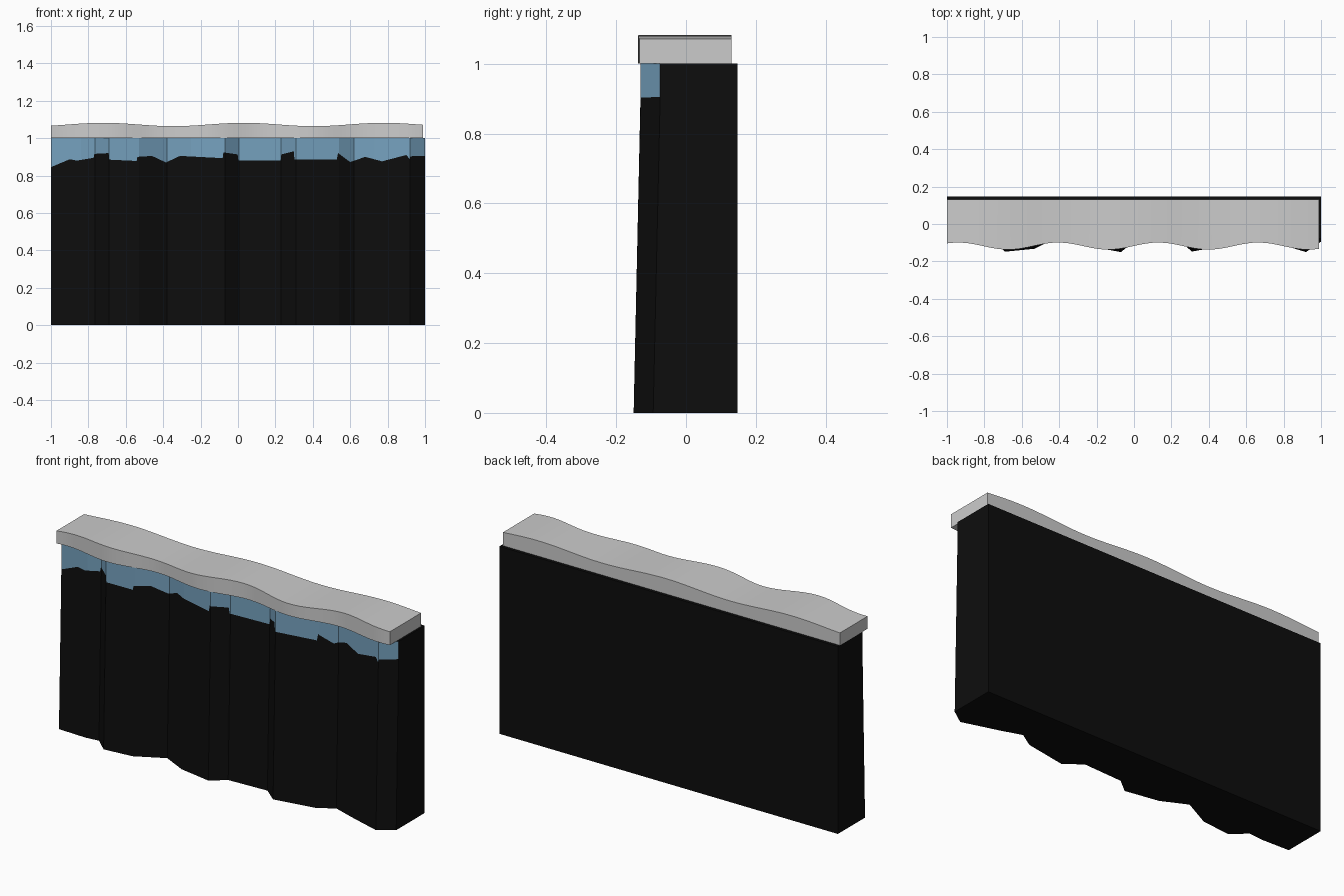
import bpy
from math import cos, pi

if "Cube" in bpy.data.objects:
    bpy.data.objects.remove(bpy.data.objects["Cube"])

BACK = 0.147


def material(name, rgb):
    m = bpy.data.materials.new(name)
    m.diffuse_color = (*rgb, 1)
    m.use_nodes = True
    m.node_tree.nodes["Principled BSDF"].inputs["Base Color"].default_value = m.diffuse_color
    return m


def make(name, verts, faces, mat=None):
    me = bpy.data.meshes.new(name)
    me.from_pydata(verts, [], faces)
    me.update()
    ob = bpy.data.objects.new(name, me)
    bpy.context.collection.objects.link(ob)
    if mat:
        me.materials.append(mat)
    return ob


def lerp(points, x):
    for (x0, v0), (x1, v1) in zip(points, points[1:]):
        if x <= x1:
            return v0 + (v1 - v0) * (x - x0) / (x1 - x0)
    return points[-1][1]


# Plan of the craggy front face at ground level (x, y)
crag = [(-1, -.082), (-.84, -.088), (-.765, -.08), (-.69, -.148), (-.53, -.132),
        (-.38, -.054), (-.25, -.118), (-.07, -.15), (.005, -.09), (.23, -.08),
        (.31, -.147), (.54, -.107), (.62, -.056), (.73, -.093), (.92, -.15), (1, -.094)]

# Ragged line where the rock gives way to the ice band (x, z)
ragged = [(-1, .845), (-.9, .887), (-.86, .88), (-.772, .895), (-.768, .916), (-.692, .92),
          (-.688, .885), (-.542, .878), (-.538, .9), (-.46, .905), (-.385, .87), (-.31, .905),
          (-.082, .893), (-.078, .924), (-.002, .913), (.002, .88), (.228, .88), (.232, .913),
          (.298, .93), (.302, .887), (.528, .885), (.535, .92), (.6, .872), (.68, .9),
          (.77, .876), (.9, .91), (.918, .888), (.922, .903), (1, .905)]

xs = sorted({p[0] for p in crag} | {p[0] for p in ragged})
n = len(xs)
foot = [(x, lerp(crag, x), 0) for x in xs]
lip = [(x, lerp(crag, x) + .02, lerp(ragged, x)) for x in xs]
rim = [(x, lerp(crag, x) + .02, 1) for x in xs]
back_low = [(x, BACK, 0) for x in xs]
back_top = [(x, BACK, 1) for x in xs]

# Rock wall: front up to the ragged line, plus top, back, underside and ends
rows = [foot, lip, rim, back_top, back_low]
faces = []
for a, b in ((0, 1), (2, 3), (3, 4), (4, 0)):
    faces += [(a * n + i, a * n + i + 1, b * n + i + 1, b * n + i) for i in range(n - 1)]
faces.append(tuple(r * n for r in range(5)))
faces.append(tuple(r * n + n - 1 for r in reversed(range(5))))
make("rock_wall", sum(rows, []), faces, material("black_rock", (.004, .004, .004)))

# Ice band: front from the ragged line to the rim
make("ice_band", lip + rim, [(i, i + 1, n + i + 1, n + i) for i in range(n - 1)],
     material("blue_ice", (.18, .36, .52)))

# Snow cap: slab with a wavy front edge and gently rolling top
SEG = 56
verts, faces = [], []
for i in range(SEG + 1):
    x = -1 + 1.99 * i / SEG
    y = -.118 + .019 * cos(2 * pi * (x - .13) / .535)
    z = 1.073 + .009 * cos(2 * pi * (x - .03) / .75)
    verts += [(x, y, 1), (x, y, z), (x, .13, z), (x, .13, 1)]
for i in range(SEG):
    for k in range(4):
        a, b = 4 * i + k, 4 * i + (k + 1) % 4
        faces.append((a, a + 4, b + 4, b))
faces += [(0, 1, 2, 3), tuple(4 * SEG + k for k in (3, 2, 1, 0))]
cap = make("snow_cap", verts, faces)
bpy.context.view_layer.objects.active = cap
cap.select_set(True)
bpy.ops.object.shade_smooth_by_angle()
